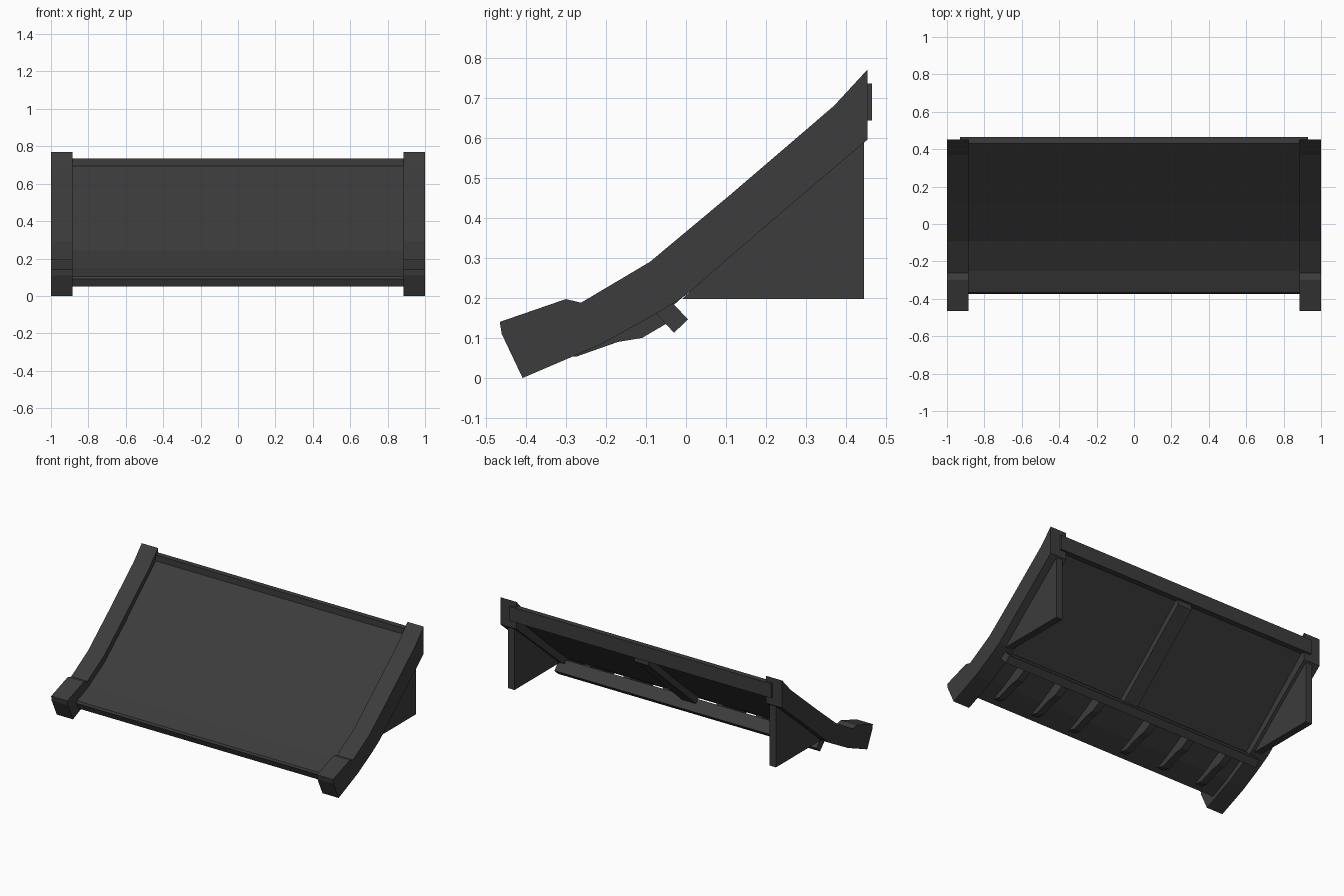
import bpy, bmesh

mat = bpy.data.materials.new("dark_grey")
mat.diffuse_color = (0.045, 0.045, 0.045, 1)


def extrude(name, profile, x0, x1):
    """Solid made from a (y, z) side profile stretched from x0 to x1."""
    bm = bmesh.new()
    face = bm.faces.new([bm.verts.new((x0, y, z)) for y, z in profile])
    ext = bmesh.ops.extrude_face_region(bm, geom=[face])
    moved = [g for g in ext["geom"] if isinstance(g, bmesh.types.BMVert)]
    bmesh.ops.translate(bm, verts=moved, vec=(x1 - x0, 0, 0))
    bmesh.ops.recalc_face_normals(bm, faces=bm.faces)
    mesh = bpy.data.meshes.new(name)
    bm.to_mesh(mesh)
    bm.free()
    mesh.materials.append(mat)
    ob = bpy.data.objects.new(name, mesh)
    bpy.context.collection.objects.link(ob)
    return ob


def mirrored_pair(name, profile, x0, x1):
    ob = extrude(name, profile, x0, x1)
    ob.modifiers.new("mirror", 'MIRROR').use_axis[0] = True
    return ob


# Curved side beams with raised front feet
beam = [(-0.465, 0.14), (-0.30, 0.197), (-0.262, 0.188), (-0.09, 0.29),
        (0.11, 0.457), (0.37, 0.68), (0.453, 0.77), (0.453, 0.595),
        (0.20, 0.38), (0.0, 0.207), (-0.07, 0.163), (-0.21, 0.085),
        (-0.275, 0.057), (-0.408, 0.0), (-0.46, 0.11)]
mirrored_pair("side_beam", beam, 0.885, 1.0)

# Triangular wall brackets under the beams
mirrored_pair("wall_bracket", [(-0.01, 0.197), (0.445, 0.197),
                               (0.445, 0.60), (0.20, 0.39)], 0.905, 0.95)

# Curved roof panel: top line, then the underside back to the front lip
panel_top = [(-0.373, 0.09), (-0.367, 0.103), (-0.25, 0.15), (-0.09, 0.243),
             (0.11, 0.41), (0.435, 0.70)]
panel_under = [(0.435, 0.65), (0.12, 0.365), (-0.07, 0.205), (-0.235, 0.107),
               (-0.355, 0.05)]
extrude("roof_panel", panel_top + panel_under, -0.89, 0.89)

# Back wall bar
extrude("back_bar", [(0.43, 0.643), (0.465, 0.643), (0.465, 0.735),
                     (0.43, 0.735)], -0.93, 0.93)

# Tilted cross bar under the panel
extrude("cross_bar", [(-0.03, 0.113), (0.005, 0.146), (-0.05, 0.205),
                      (-0.085, 0.172)], -0.93, 0.93)

# Central rafter
extrude("centre_rafter", [(-0.05, 0.165), (0.13, 0.325), (0.45, 0.61),
                          (0.45, 0.67), (0.12, 0.38), (-0.06, 0.22)],
        -0.05, 0.05)

# Short ribs at the front eave
rib = [(-0.33, 0.065), (-0.275, 0.053), (-0.17, 0.09), (-0.11, 0.10),
       (-0.05, 0.135), (-0.075, 0.21), (-0.235, 0.115)]
for i, x in enumerate((0.19, 0.47, 0.75)):
    mirrored_pair(f"eave_rib_{i + 1}", rib, x - 0.022, x + 0.022)
